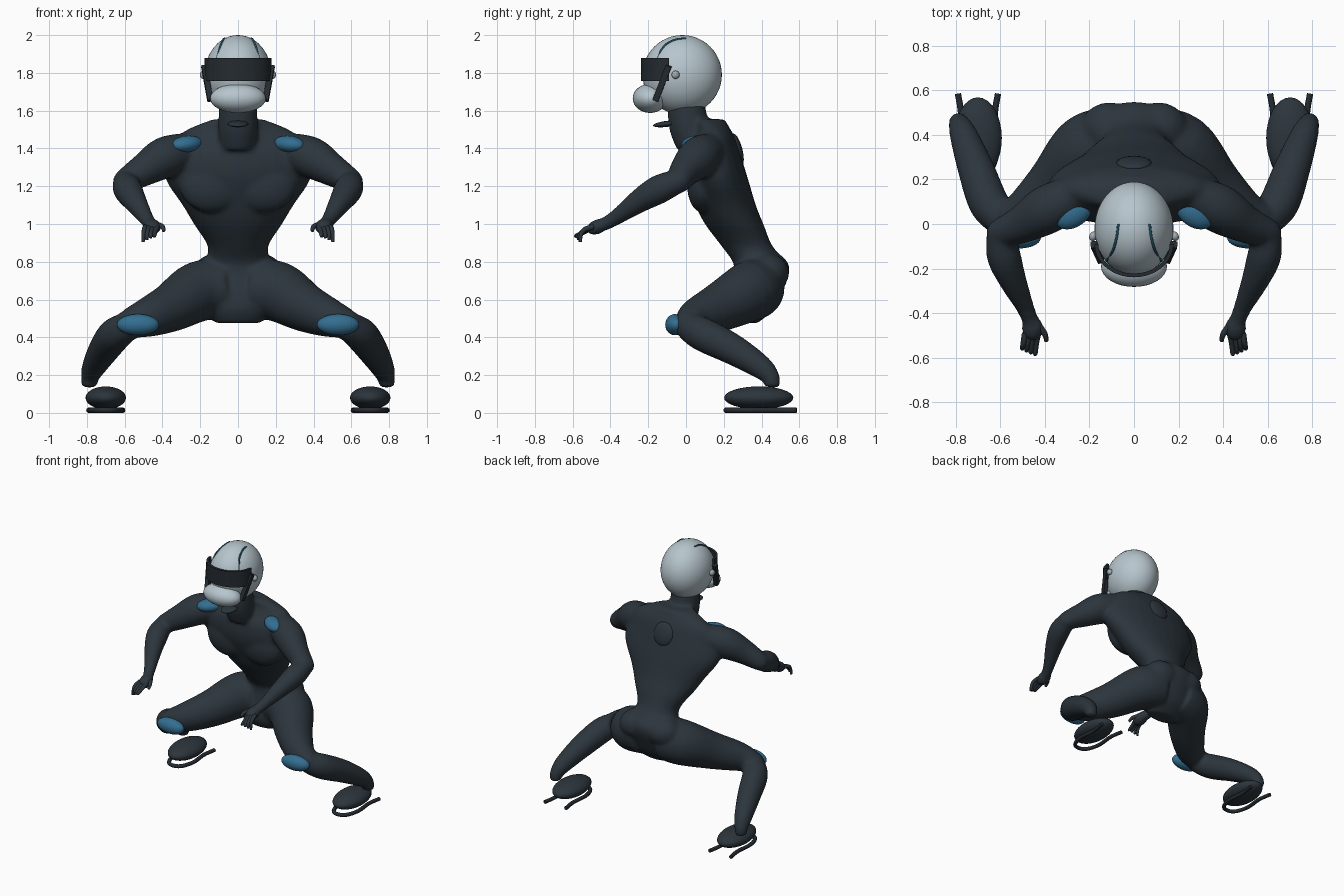
import bpy, bmesh, math
from mathutils import Vector, Matrix, Euler

cube = bpy.data.objects.get("Cube")
if cube:
    bpy.data.objects.remove(cube)


def material(name, rgb):
    m = bpy.data.materials.new(name)
    m.use_nodes = True
    col = (*rgb, 1)
    m.diffuse_color = col
    m.node_tree.nodes["Principled BSDF"].inputs["Base Color"].default_value = col
    return m


SUIT = material("suit charcoal", (.025, .036, .046))
VISOR = material("visor black", (.018, .024, .03))
SHELL = material("helmet pale grey", (.47, .56, .61))
BLUE = material("pad blue", (.033, .155, .28))
STRIPE = material("stripe teal", (.015, .08, .12))
METAL = material("button grey", (.36, .42, .46))


def finish(name, bm, mat, smooth=True):
    me = bpy.data.meshes.new(name)
    bmesh.ops.recalc_face_normals(bm, faces=bm.faces)
    for f in bm.faces:
        f.smooth = smooth
    bm.to_mesh(me)
    bm.free()
    me.materials.append(mat)
    ob = bpy.data.objects.new(name, me)
    bpy.context.collection.objects.link(ob)
    return ob


def add_ball(bm, c, r, rot=(0, 0, 0), seg=32):
    m = Matrix.LocRotScale(Vector(c), Euler(rot), Vector(r))
    bmesh.ops.create_uvsphere(bm, u_segments=seg, v_segments=seg // 2, radius=1, matrix=m)


def ball(name, c, r, mat, rot=(0, 0, 0), seg=32):
    bm = bmesh.new()
    add_ball(bm, c, r, rot, seg)
    return finish(name, bm, mat)


def resample(rows, steps=5):
    """Catmull-Rom spline through rows of numbers."""
    out = []
    for i in range(len(rows) - 1):
        a, b, c, d = (rows[max(0, min(len(rows) - 1, i + k))] for k in (-1, 0, 1, 2))
        for s in range(steps):
            t = s / steps
            out.append([q + .5 * t * (r - p + t * (2 * p - 5 * q + 4 * r - u
                        + t * (3 * (q - r) + u - p))) for p, q, r, u in zip(a, b, c, d)])
    return out + [list(rows[-1])]


def skin_rings(bm, rings):
    loops = [[bm.verts.new(p) for p in ring] for ring in rings]
    n = len(loops[0])
    for a, b in zip(loops, loops[1:]):
        for i in range(n):
            j = (i + 1) % n
            bm.faces.new((a[i], a[j], b[j], b[i]))
    bm.faces.new(loops[0][::-1])
    bm.faces.new(loops[-1])


ANGLES = [i * math.tau / 24 for i in range(24)]


def add_limb(bm, rows, side):
    """Round limb through rows of x, y, z, radius."""
    pts = resample([(x * side, y, z, r) for x, y, z, r in rows])
    rings = []
    for i, p in enumerate(pts):
        a, b = pts[max(0, i - 1)], pts[min(len(pts) - 1, i + 1)]
        q = (Vector(b[:3]) - Vector(a[:3])).to_track_quat('Z', 'Y')
        rings.append([Vector(p[:3]) + q @ Vector((math.cos(t), math.sin(t), 0)) * p[3]
                      for t in ANGLES])
    skin_rings(bm, rings)


def tube(name, pts, depth, mat):
    cu = bpy.data.curves.new(name, 'CURVE')
    cu.dimensions = '3D'
    cu.bevel_depth = depth
    cu.bevel_resolution = 3
    cu.use_fill_caps = True
    sp = cu.splines.new('POLY')
    path = resample(pts, 6)
    sp.points.add(len(path) - 1)
    for point, p in zip(sp.points, path):
        point.co = (*p, 1)
    cu.materials.append(mat)
    ob = bpy.data.objects.new(name, cu)
    bpy.context.collection.objects.link(ob)
    return ob


# Body: torso sections as z, centre y, half width, half depth
TORSO = [(.475, .32, .12, .06), (.55, .345, .19, .12), (.65, .375, .22, .14),
         (.74, .4, .21, .147), (.8, .392, .18, .145), (.88, .325, .16, .135),
         (1, .255, .235, .155), (1.1, .21, .295, .16), (1.25, .16, .39, .165),
         (1.38, .14, .37, .145), (1.46, .15, .325, .108), (1.51, .145, .25, .085),
         (1.555, .12, .13, .085)]
THIGH = [(.08, .37, .66, .155), (.21, .335, .642, .16), (.35, .18, .56, .131),
         (.48, .06, .505, .105), (.575, .02, .475, .08)]
SHIN = [(.58, .01, .46, .075), (.65, .09, .415, .09), (.71, .25, .335, .082),
        (.765, .4, .24, .063), (.785, .452, .18, .047), (.787, .455, .135, .042)]
UPPER_ARM = [(.24, .14, 1.4, .085), (.38, .07, 1.355, .11), (.5, 0, 1.285, .087),
             (.6, -.04, 1.225, .066)]
FOREARM = [(.6, -.03, 1.23, .06), (.585, -.14, 1.185, .077), (.545, -.25, 1.12, .063),
           (.49, -.37, 1.035, .042), (.465, -.43, 1, .037)]

bm = bmesh.new()
skin_rings(bm, [[(w * math.cos(t), cy + d * math.sin(t), z) for t in ANGLES]
                for z, cy, w, d in resample(TORSO)])
add_limb(bm, [(0, .05, 1.42, .1), (0, .015, 1.52, .105), (0, 0, 1.64, .1)], 1)
for s in (-1, 1):
    for limb in (THIGH, SHIN, UPPER_ARM, FOREARM):
        add_limb(bm, limb, s)
    add_ball(bm, (.11 * s, .43, .74), (.13, .116, .105))
    add_ball(bm, (.582 * s, .015, .465), (.078,) * 3)
    add_ball(bm, (.6 * s, -.04, 1.225), (.063,) * 3)
    add_ball(bm, (.14 * s, .085, 1.21), (.17, .08, .15))
    add_ball(bm, (.455 * s, -.47, .985), (.05, .062, .04), (.4, 0, 0))
body = finish("body", bm, SUIT)
remesh = body.modifiers.new("blend", 'REMESH')
remesh.mode = 'VOXEL'
remesh.voxel_size = .012
remesh.use_smooth_shade = True
soften = body.modifiers.new("soften", 'SMOOTH')
soften.factor = .5
soften.iterations = 12

# Helmet shell, chin guard and jaw
ball("helmet_shell", (0, -.02, 1.79), (.177, .21, .21), SHELL, seg=48)
ball("chin_guard", (0, -.19, 1.665), (.148, .092, .077), SHELL)
ball("chin", (0, -.1, 1.53), (.055, .075, .016), SUIT, (.12, 0, 0))
ball("back_emblem", (0, .272, 1.395), (.082, .026, .088), SUIT, (.27, 0, 0), 16)

# Visor band wrapped round the front of the helmet
bm = bmesh.new()
cols = []
for i in range(33):
    t = math.radians(-90 + 180 * i / 32)
    cols.append([bm.verts.new((r * math.sin(t), -.09 - (r - .028) * math.cos(t), z))
                 for r, z in ((.177, 1.757), (.177, 1.878), (.16, 1.878), (.16, 1.757))])
for a, b in zip(cols, cols[1:]):
    for k in range(4):
        bm.faces.new((a[k], a[k - 1], b[k - 1], b[k]))
bm.faces.new(cols[0])
bm.faces.new(cols[-1][::-1])
finish("visor", bm, VISOR, False)

for s, side in ((1, "left"), (-1, "right")):
    # Helmet fittings
    bm = bmesh.new()
    tilt = Euler((-.38, .14 * s, -.1 * s))
    bmesh.ops.create_cube(bm, size=1, matrix=Matrix.LocRotScale(
        Vector((.163 * s, -.127, 1.745)), tilt, Vector((.03, .032, .2))))
    finish(side + "_visor_strap", bm, VISOR, False)
    ball(side + "_ear_button", (.183 * s, -.055, 1.79), (.018, .022, .022), METAL,
         (0, 0, .4 * s), 16)
    stripe = []
    for x, y in ((.07, 0), (.078, -.06), (.095, -.12), (.122, -.165)):
        z = 1.79 + .21 * math.sqrt(1 - (x / .177) ** 2 - ((y + .02) / .21) ** 2)
        stripe.append((x * s, y, z))
    tube(side + "_helmet_stripe", stripe, .006, STRIPE)

    # Pads
    ball(side + "_shoulder_pad", (.272 * s, .048, 1.422), (.092, .062, .045), BLUE,
         (0, .1 * s, -.58 * s))
    ball(side + "_knee_pad", (.53 * s, -.058, .467), (.112, .052, .056), BLUE, (0, 0, .05 * s))

    # Splayed fingers and thumb
    bm = bmesh.new()
    for k in range(4):
        x = .488 - .019 * k
        add_limb(bm, [(x, -.49, .985, .015), (x + .008, -.535, .972 - .004 * k, .013),
                      (x + .012, -.555 - .008 * k, .945 - .002 * k, .011),
                      (x + .014, -.56 - .008 * k, .905 + .01 * k, .008)], s)
    add_limb(bm, [(.425, -.46, .995, .016), (.4, -.495, .985, .013),
                  (.393, -.525, .965, .009)], s)
    finish(side + "_fingers", bm, SUIT)

    # Skate boot and hooped runner
    ball(side + "_boot", (.7 * s, .385, .08), (.107, .183, .06), SUIT)
    tube(side + "_runner", [(x * s, y, .014) for x, y in (
        (.79, .585), (.775, .48), (.785, .34), (.755, .24), (.7, .212),
        (.645, .24), (.615, .34), (.625, .48), (.61, .585))], .014, VISOR)
